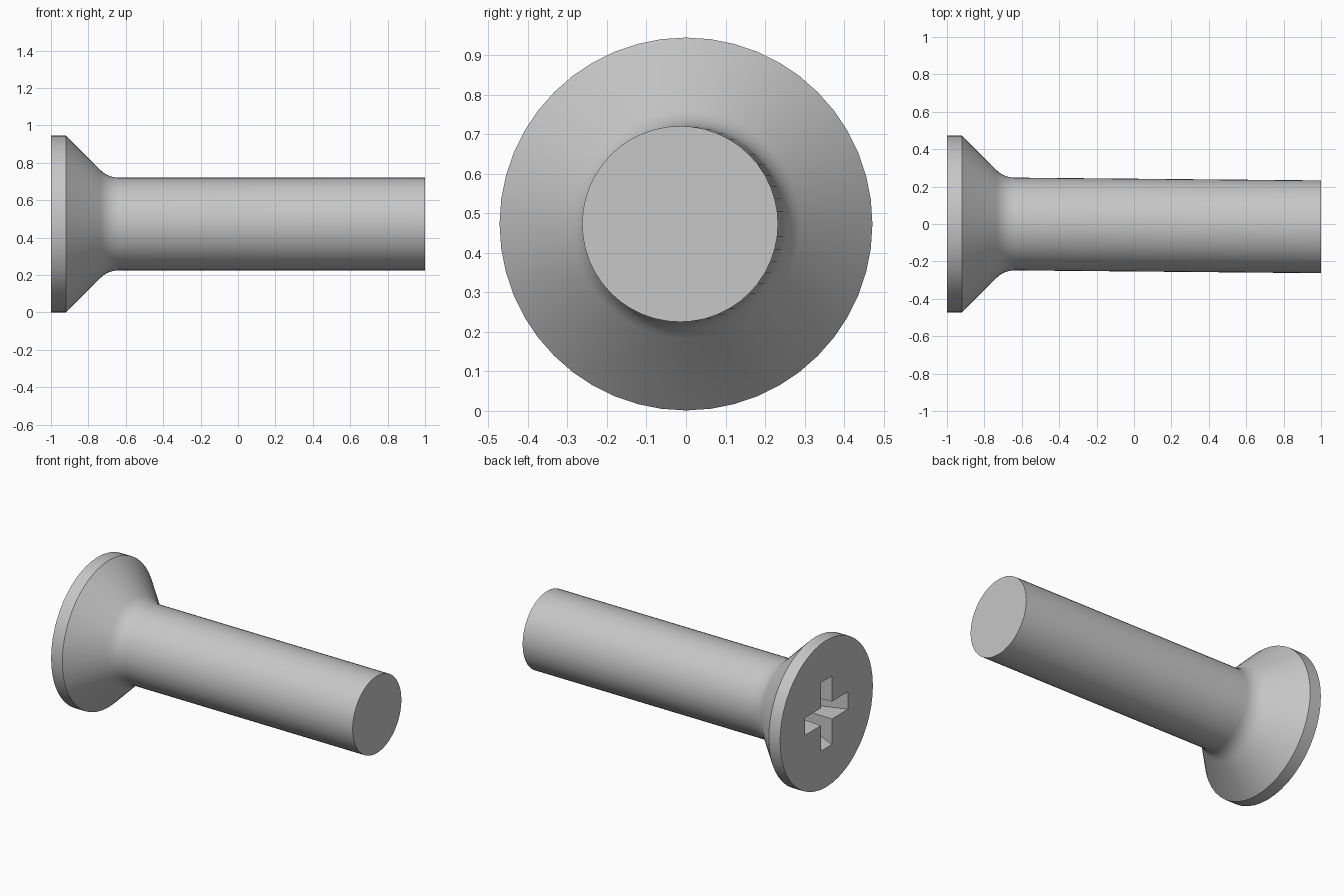
import bpy, bmesh, math

if "Cube" in bpy.data.objects:
    bpy.data.objects.remove(bpy.data.objects["Cube"], do_unlink=True)

SIDES = 48
AXIS_Z = 0.473
HEAD_R, SHAFT_R = 0.472, 0.248
LEAN = -0.015          # sideways drift of the shaft tip

steel = bpy.data.materials.new("grey steel")
steel.use_nodes = True
grey = (0.57, 0.57, 0.57, 1)
steel.diffuse_color = grey
steel.node_tree.nodes["Principled BSDF"].inputs["Base Color"].default_value = grey


def loft(name, sections):
    """Skin closed cross-sections of equal vertex count and cap both ends."""
    bm = bmesh.new()
    rings = [[bm.verts.new(p) for p in section] for section in sections]
    for a, b in zip(rings, rings[1:]):
        for i in range(len(a)):
            j = (i + 1) % len(a)
            bm.faces.new((a[i], a[j], b[j], b[i]))
    bm.faces.new(rings[0])
    bm.faces.new(rings[-1])
    bmesh.ops.recalc_face_normals(bm, faces=bm.faces)
    mesh = bpy.data.meshes.new(name)
    bm.to_mesh(mesh)
    bm.free()
    mesh.materials.append(steel)
    obj = bpy.data.objects.new(name, mesh)
    bpy.context.collection.objects.link(obj)
    return obj


def circle(x, r, y=0.0):
    turn = 2 * math.pi / SIDES
    return [(x, y + r * math.cos(i * turn), AXIS_Z + r * math.sin(i * turn))
            for i in range(SIDES)]


def cross(x, reach, half):
    """Plus-shaped outline made by turning one arm four times."""
    points = []
    for k in range(4):
        c, s = round(math.cos(k * math.pi / 2)), round(math.sin(k * math.pi / 2))
        for u, v in ((reach, -half), (reach, half), (half, half)):
            points.append((x, u * c - v * s, AXIS_Z + u * s + v * c))
    return points


# Head rim, 45 degree countersink, fillet and slightly leaning shaft
FILLET, FILLET_END = 0.14, -0.637
sections = [circle(-1, HEAD_R), circle(-0.92, HEAD_R)]
for i in range(7):
    a = math.radians(45 * (1 - i / 6))
    sections.append(circle(FILLET_END - FILLET * math.sin(a),
                           SHAFT_R + FILLET * (1 - math.cos(a))))
sections.append(circle(1, SHAFT_R, LEAN))
screw = loft("countersunk_screw", sections)

# Tapered cross recess cut into the head
cutter = loft("recess_cutter", [cross(-1.02, 0.222, 0.057),
                                cross(-1.0, 0.22, 0.056),
                                cross(-0.72, 0.1, 0.045)])
cutter.hide_render = True
cut = screw.modifiers.new("drive recess", 'BOOLEAN')
cut.operation = 'DIFFERENCE'
cut.solver = 'EXACT'
cut.object = cutter

bpy.ops.object.select_all(action='DESELECT')
screw.select_set(True)
bpy.context.view_layer.objects.active = screw
bpy.ops.object.modifier_apply(modifier=cut.name)
bpy.data.objects.remove(cutter, do_unlink=True)
bpy.ops.object.shade_smooth_by_angle(angle=math.radians(30))
